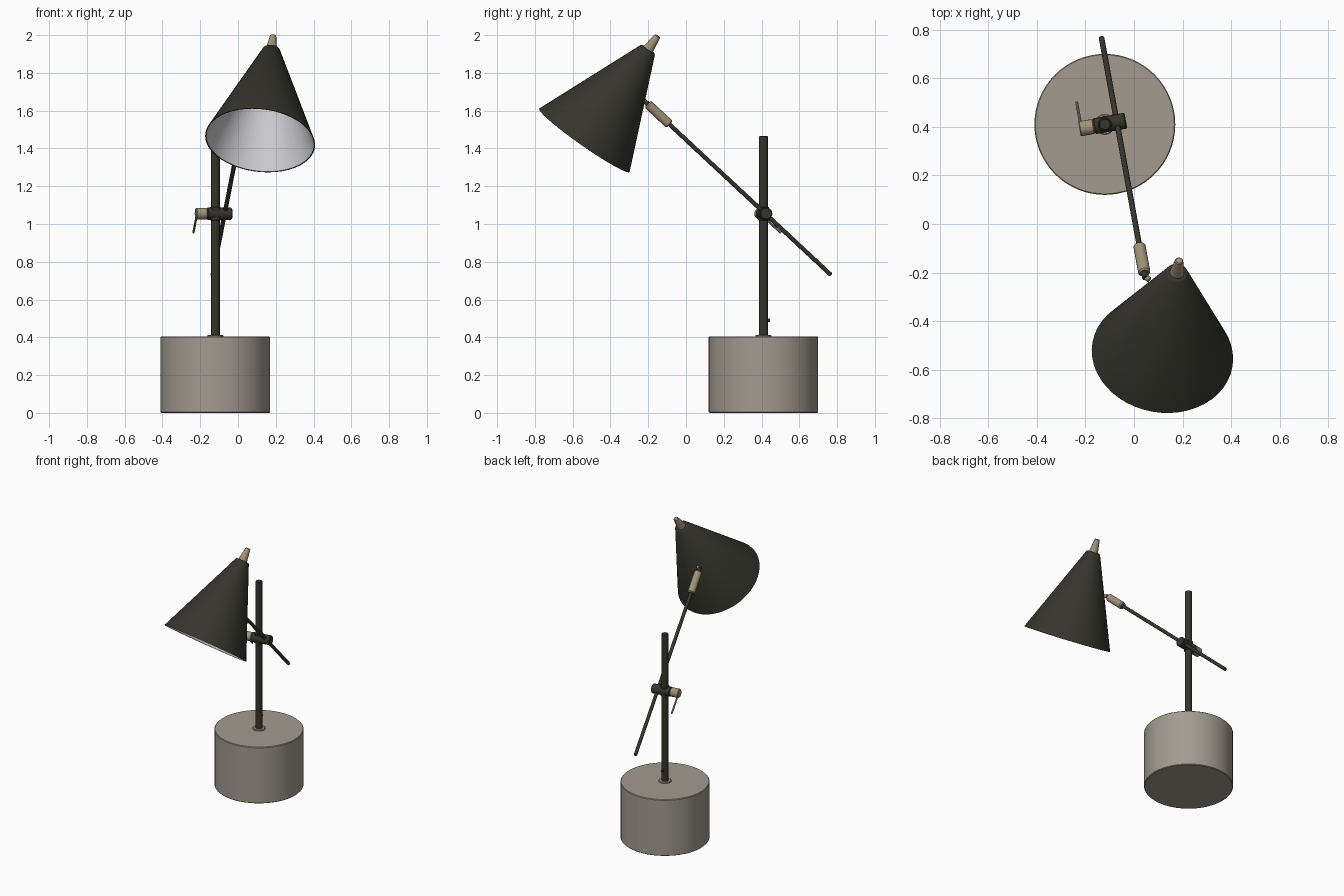
import bpy, math
from mathutils import Vector

cube = bpy.data.objects.get("Cube")
if cube:
    bpy.data.objects.remove(cube, do_unlink=True)


def material(name, rgb):
    m = bpy.data.materials.new(name)
    m.use_nodes = True
    colour = (*rgb, 1)
    m.diffuse_color = colour
    m.node_tree.nodes["Principled BSDF"].inputs["Base Color"].default_value = colour
    return m


DARK = material("dark bronze", (0.036, 0.036, 0.026))
BRASS = material("aged brass", (0.36, 0.29, 0.19))
STONE = material("grey stone", (0.36, 0.33, 0.28))
WHITE = material("pale shade lining", (0.62, 0.62, 0.64))


def lathe(name, start, end, profile, mats, sides=24, rule=None):
    """Revolve (radius, distance) points around the axis running start to end."""
    start, end = Vector(start), Vector(end)
    turn = (end - start).to_track_quat("Z", "Y")
    verts, faces, rings = [], [], []
    for r, h in profile:
        n = 1 if r == 0 else sides
        rings.append(range(len(verts), len(verts) + n))
        for i in range(n):
            a = math.tau * i / sides
            verts.append(start + turn @ Vector((r * math.cos(a), r * math.sin(a), h)))
    bands = []
    for k, (a, b) in enumerate(zip(rings, rings[1:])):
        for i in range(sides):
            j = (i + 1) % sides
            if len(a) == 1:
                faces.append((a[0], b[j], b[i]))
            elif len(b) == 1:
                faces.append((a[i], a[j], b[0]))
            else:
                faces.append((a[i], a[j], b[j], b[i]))
            bands.append(k)
    mesh = bpy.data.meshes.new(name)
    mesh.from_pydata(verts, [], faces)
    for m in mats:
        mesh.materials.append(m)
    if rule:
        for poly, k in zip(mesh.polygons, bands):
            poly.material_index = rule(k)
    obj = bpy.data.objects.new(name, mesh)
    bpy.context.collection.objects.link(obj)
    bpy.ops.object.select_all(action="DESELECT")
    obj.select_set(True)
    bpy.context.view_layer.objects.active = obj
    bpy.ops.object.shade_smooth_by_angle(angle=math.radians(35))
    return obj


def rod(name, start, end, r, mat, r_end=None, bevel=0.003, sides=20):
    """Round bar with small chamfers, optionally tapered."""
    length = (Vector(end) - Vector(start)).length
    r_end = r if r_end is None else r_end
    profile = [(0, 0), (r - bevel, 0), (r, bevel),
               (r_end, length - bevel), (r_end - bevel, length), (0, length)]
    return lathe(name, start, end, profile, [mat], sides)


# Stone base and upright pole
foot = Vector((-0.12, 0.41, 0))
up = Vector((0, 0, 1))
rod("base", foot, foot + up * 0.405, 0.29, STONE, bevel=0.004, sides=64)
rod("pole_collar", foot + up * 0.4, foot + up * 0.413, 0.042, BRASS)
rod("pole", foot + up * 0.4, foot + up * 1.465, 0.024, DARK)
knob = foot + Vector((0, 0.015, 0.49))
rod("pole_set_screw", knob, knob + Vector((0, 0.02, 0)), 0.009, DARK)

# Slanted arm with its brass grip
low = Vector((-0.134, 0.768, 0.73))
grip_start = Vector((0.022, -0.088, 1.528))
arm_dir = (grip_start - low).normalized()
grip_end = grip_start + arm_dir * 0.158
rod("arm", low, grip_start + arm_dir * 0.02, 0.0115, DARK)
rod("arm_grip", grip_start, grip_end, 0.025, BRASS, bevel=0.006)

# Cross clamp that joins arm and pole, with tightening handle
across = Vector((1, 0.18, 0)).normalized()
hub = foot + up * 1.055
rod("clamp_body", hub - across * 0.046, hub + across * 0.088, 0.033, DARK, bevel=0.005)
rod("clamp_knob", hub - across * 0.106, hub - across * 0.046, 0.031, BRASS, bevel=0.004)
pin = hub - across * 0.098
rod("clamp_handle", pin, pin - arm_dir * 0.15, 0.006, BRASS, bevel=0.001, sides=10)
rod("clamp_ring", hub - up * 0.036, hub + up * 0.036, 0.029, DARK)

# Conical shade: dark shell outside, pale lining inside
rim = Vector((0.117, -0.538, 1.443))
crown = Vector((0.177, -0.2, 1.925))
axis = (crown - rim).normalized()
tall = (crown - rim).length
shell = [(0, tall - 0.012), (0.036, tall - 0.012), (0.287, 0.001),
         (0.2925, 0), (0.046, tall - 0.004), (0.04, tall), (0, tall)]
shade = lathe("shade", rim, crown, shell, [DARK, WHITE], 48,
              lambda band: 1 if band < 2 else 0)

# Tapered brass finial
rod("finial", crown - axis * 0.005, crown + axis * 0.088, 0.03, BRASS,
    r_end=0.017, bevel=0.004)

# Swivel joint between grip and shade wall
centre = rim + axis * 0.3
side = (grip_end - centre) - axis * (grip_end - centre).dot(axis)
wall = centre + axis * (grip_end - centre).dot(axis) + side * 0.8
rod("swivel_stem", grip_end - arm_dir * 0.01, grip_end + arm_dir * 0.03, 0.013, DARK)
rod("swivel_pin", grip_end + arm_dir * 0.018, wall, 0.012, BRASS)
